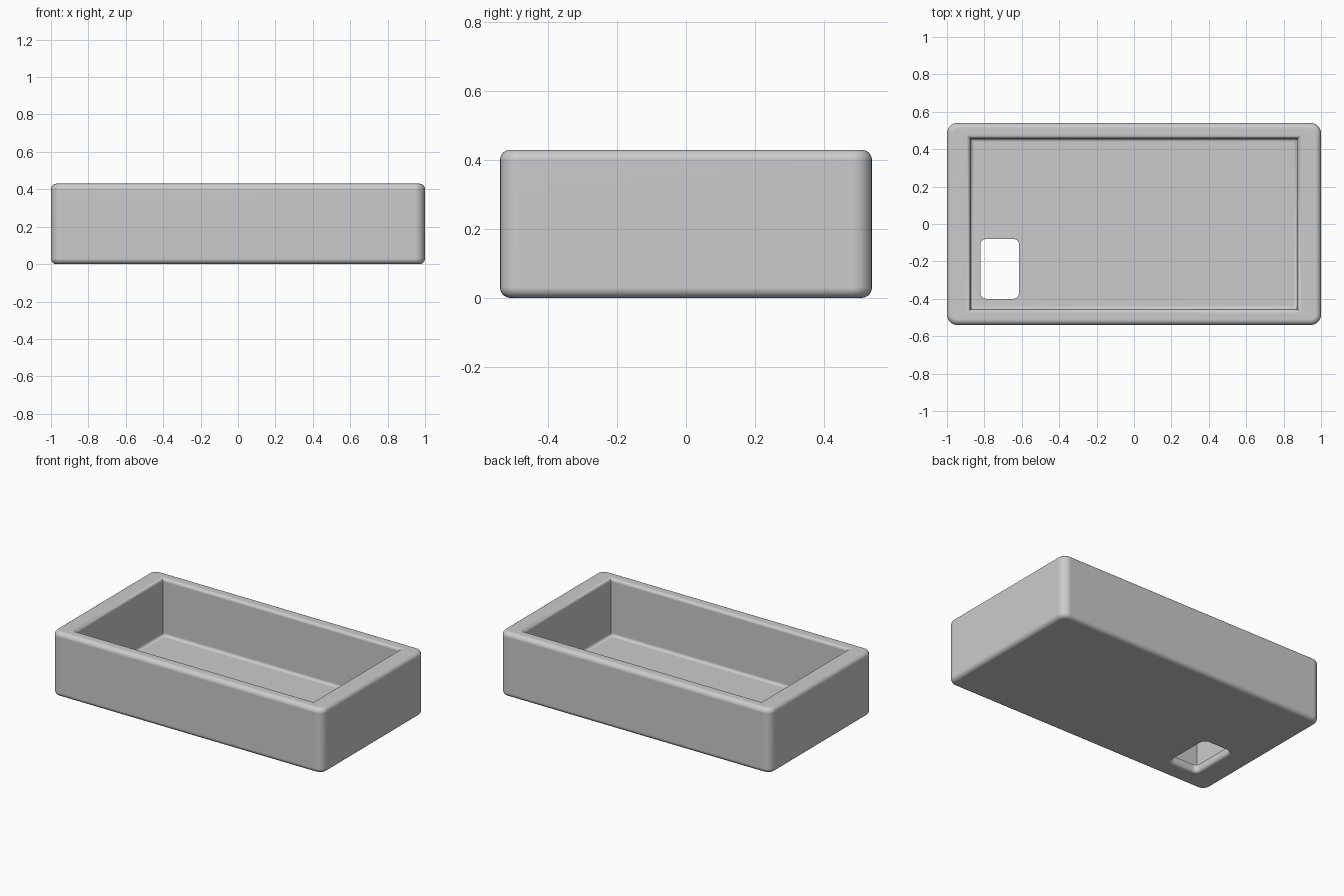
import bpy, bmesh, math

cube = bpy.data.objects.get("Cube")
if cube:
    bpy.data.objects.remove(cube, do_unlink=True)

STEPS = 6
HEIGHT, FLOOR = 0.43, 0.05
ROUND, LIP = 0.03, 0.02

grey = bpy.data.materials.new("light grey")
grey.use_nodes = True
colour = (0.6, 0.6, 0.6, 1)
grey.diffuse_color = colour
grey.node_tree.nodes["Principled BSDF"].inputs["Base Color"].default_value = colour


def rounded_ring(bm, half_x, half_y, radius, z, cx=0, cy=0):
    """Rounded rectangle of vertices, counter-clockwise from above."""
    ring = []
    for corner, (sx, sy) in enumerate(((1, 1), (-1, 1), (-1, -1), (1, -1))):
        for i in range(STEPS + 1):
            a = math.pi / 2 * (corner + i / STEPS)
            ring.append(bm.verts.new((cx + sx * (half_x - radius) + radius * math.cos(a),
                                      cy + sy * (half_y - radius) + radius * math.sin(a), z)))
    return ring


def fillet(radius):
    """Pairs of (1 - cos, 1 - sin) offsets along a quarter round."""
    for i in range(STEPS + 1):
        a = math.pi / 2 * i / STEPS
        yield radius * (1 - math.cos(a)), radius * (1 - math.sin(a))


bm = bmesh.new()
rings = []


def outer(inset, z):
    rings.append(rounded_ring(bm, 1 - inset, 0.54 - inset, 0.055 - inset, z))


def cavity(grow, z):
    rings.append(rounded_ring(bm, 0.875 + grow, 0.457 + grow, 0, z))


def opening(grow, z):
    rings.append(rounded_ring(bm, 0.103 + grow, 0.16 + grow, 0.03 + grow, z, -0.718, -0.24))


# Outer wall, rounded at the foot and the rim
for inset, rise in reversed(list(fillet(ROUND))):
    outer(inset, rise)
for inset, drop in fillet(ROUND):
    outer(inset, HEIGHT - drop)
# Square-cornered cavity with a rounded lip and a floor fillet
for grow, drop in reversed(list(fillet(LIP))):
    cavity(grow, HEIGHT - drop)
for inset, rise in fillet(LIP):
    cavity(-inset, FLOOR + rise)
# Opening through the floor, eased on the underside
opening(0, FLOOR)
for grow, rise in fillet(LIP):
    opening(grow, rise)

# Skin the closed section
for lower, upper in zip(rings, rings[1:] + rings[:1]):
    for i in range(len(lower)):
        j = (i + 1) % len(lower)
        bm.faces.new((lower[i], lower[j], upper[j], upper[i]))
bmesh.ops.remove_doubles(bm, verts=bm.verts, dist=0.00001)
bmesh.ops.recalc_face_normals(bm, faces=bm.faces)

mesh = bpy.data.meshes.new("tray")
bm.to_mesh(mesh)
bm.free()
mesh.materials.append(grey)
tray = bpy.data.objects.new("tray", mesh)
bpy.context.collection.objects.link(tray)

# Smooth rounds with flat panels
bpy.ops.object.select_all(action='DESELECT')
tray.select_set(True)
bpy.context.view_layer.objects.active = tray
bpy.ops.object.shade_smooth_by_angle(angle=math.radians(35))
weighted = tray.modifiers.new("flat_panels", 'WEIGHTED_NORMAL')
weighted.keep_sharp = True
